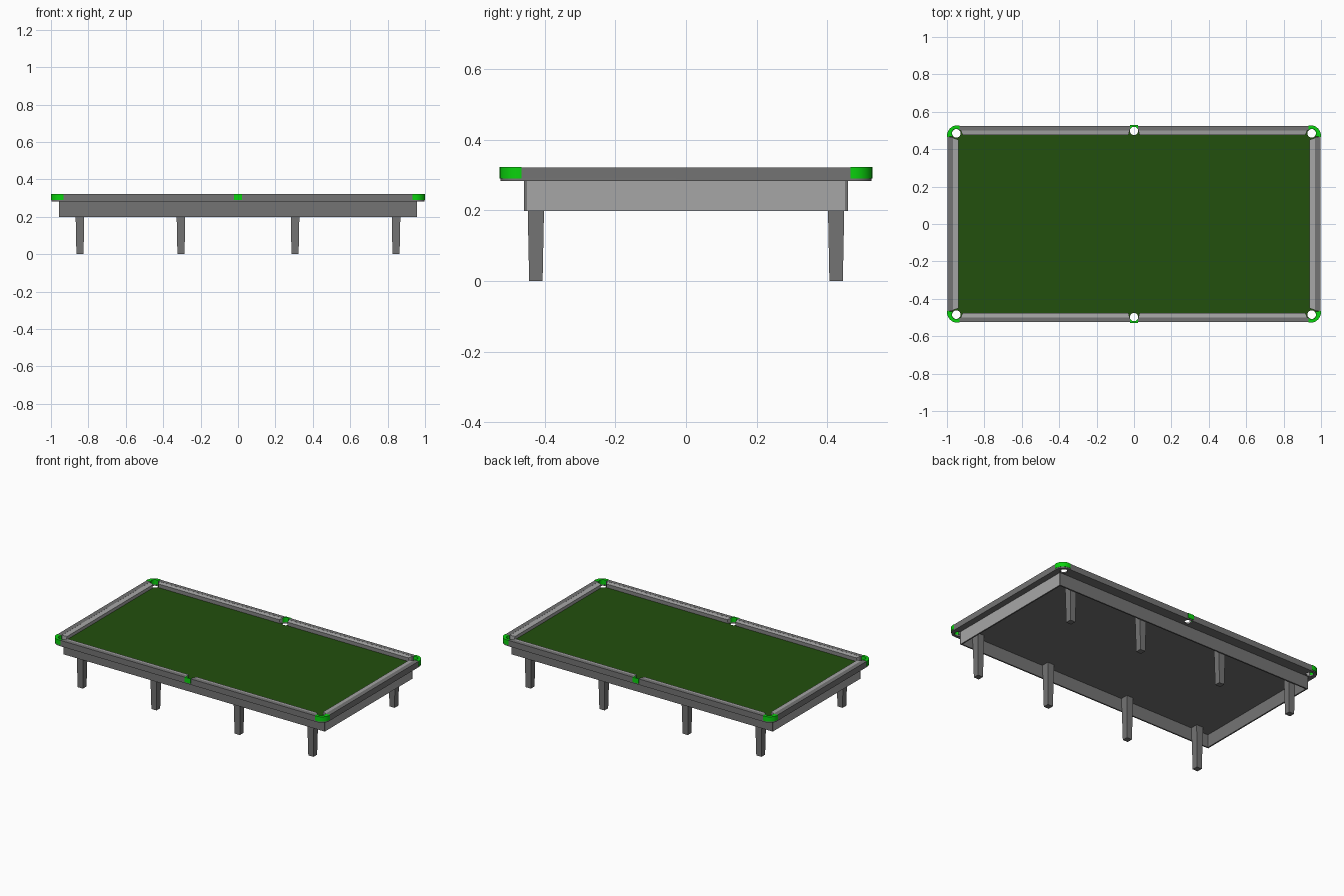
import bpy, bmesh, math

if "Cube" in bpy.data.objects:
    bpy.data.objects.remove(bpy.data.objects["Cube"])

def material(name, rgb):
    m = bpy.data.materials.new(name)
    m.diffuse_color = (*rgb, 1)
    m.use_nodes = True
    m.node_tree.nodes["Principled BSDF"].inputs["Base Color"].default_value = m.diffuse_color
    return m

WOOD = material("dark grey wood", (0.175, 0.175, 0.175))
PALE = material("light grey", (0.38, 0.38, 0.38))
FELT = material("dark green felt", (0.016, 0.08, 0.004))
GREEN = material("bright green", (0.003, 0.65, 0.004))

def loft(name, a, b, *mats):
    """Solid between two matching outlines of 3D points."""
    bm = bmesh.new()
    va, vb = [bm.verts.new(p) for p in a], [bm.verts.new(p) for p in b]
    bm.faces.new(va)
    bm.faces.new(vb)
    n = len(a)
    for i in range(n):
        j = (i + 1) % n
        bm.faces.new((va[i], va[j], vb[j], vb[i]))
    bmesh.ops.recalc_face_normals(bm, faces=bm.faces)
    me = bpy.data.meshes.new(name)
    bm.to_mesh(me)
    bm.free()
    ob = bpy.data.objects.new(name, me)
    bpy.context.collection.objects.link(ob)
    for m in mats:
        me.materials.append(m)
    return ob

def prism(name, pts, z0, z1, *mats):
    return loft(name, [(x, y, z0) for x, y in pts], [(x, y, z1) for x, y in pts], *mats)

def rect(x0, x1, y0, y1):
    return [(x0, y0), (x1, y0), (x1, y1), (x0, y1)]

def arc(cx, cy, r, a0, a1, n):
    return [(cx + r * math.cos(math.radians(a0 + (a1 - a0) * i / n)),
             cy + r * math.sin(math.radians(a0 + (a1 - a0) * i / n))) for i in range(n + 1)]

def smooth(ob):
    bpy.ops.object.select_all(action='DESELECT')
    ob.select_set(True)
    bpy.context.view_layer.objects.active = ob
    bpy.ops.object.shade_smooth_by_angle(angle=math.radians(35))

BED, TOP = 0.291, 0.322
SIGNS = [(sx, sy) for sx in (-1, 1) for sy in (-1, 1)]

# Slab with rounded corners and six open pocket holes, felt on top
outline = []
for cx, cy, a in ((.945, .472, 0), (-.945, .472, 90), (-.945, -.472, 180), (.945, -.472, 270)):
    outline += arc(cx, cy, .053, a, a + 90, 10)
holes = [arc(sx * .95, sy * .485, .023, 0, 345, 23) for sx, sy in SIGNS]
holes += [arc(0, sy * .498, .022, 0, 345, 23) for sy in (-1, 1)]
curve = bpy.data.curves.new("slab", 'CURVE')
curve.dimensions = '2D'
curve.fill_mode = 'BOTH'
curve.extrude = 0.004
for pts in [outline] + holes:
    sp = curve.splines.new('POLY')
    sp.points.add(len(pts) - 1)
    for p, (x, y) in zip(sp.points, pts):
        p.co = (x, y, 0, 1)
    sp.use_cyclic_u = True
slab = bpy.data.objects.new("slab", curve)
bpy.context.collection.objects.link(slab)
slab.location.z = BED - 0.004
bpy.context.view_layer.objects.active = slab
slab.select_set(True)
bpy.ops.object.convert(target='MESH')
slab = bpy.context.view_layer.objects.active
slab.data.materials.clear()
slab.data.materials.append(WOOD)
slab.data.materials.append(FELT)
for p in slab.data.polygons:
    up = abs(p.normal.z) > 0.9 and p.center.z > 0
    p.material_index = 1 if up else 0

def cushion(name, ends, place):
    """Cushion from (outer, nose) end positions; place maps (along, t, z), t=1 at the nose."""
    prof = [(0, .3215), (1, .3185), (.75, BED), (0, BED)]
    a, b = [[place(o + (n - o) * t, t, z) for t, z in prof] for o, n in ends]
    return loft(name, a, b, PALE)

# Rails, cushions and pocket caps
for sx, sy in SIGNS:
    prism("long_rail", rect(sx * .022, sx * .935, sy * .5, sy * .525), BED, TOP, WOOD)
    cushion("long_cushion", ((.023, .03), (.926, .916)),
            lambda u, t, z: (sx * u, sy * (.5 - .025 * t), z))
    cap = [(1, .465)] + arc(.945, .472, .055, 0, 90, 12) + [(.933, .527)]
    cap += arc(.95, .485, .0235, 135, -45, 14)
    smooth(prism("corner_pocket_cap", [(sx * x, sy * y) for x, y in cap], BED, TOP + .001, GREEN))
for s in (-1, 1):
    prism("end_rail", rect(s * .968, s * .998, -.466, .466), BED, TOP, WOOD)
    cushion("end_cushion", ((-.46, -.45), (.46, .45)),
            lambda u, t, z: (s * (.968 - .031 * t), u, z))
    cap = [(.022, .528), (-.022, .528)] + arc(0, .498, .022, 180, 0, 14)
    prism("middle_pocket_cap", [(x, s * y) for x, y in cap], BED, TOP + .001, GREEN)

# Apron: hollow box of four thin boards, pale outside on the ends
for s in (-1, 1):
    prism("long_apron", rect(-.957, .957, s * .45, s * .459), .198, .284, WOOD)
    end = prism("end_apron", rect(s * .948, s * .957, -.45, .45), .198, .284, WOOD, PALE)
    for p in end.data.polygons:
        p.material_index = 1 if p.normal.x * s > 0.9 else 0

# Eight tapered legs
def square(cx, cy, h, z):
    return [(x, y, z) for x, y in rect(cx - h, cx + h, cy - h, cy + h)]

for x in (-.845, -.305, .305, .845):
    for y in (-.425, .425):
        loft("leg", square(x, y, .019, 0), square(x, y, .0247, .284), WOOD)
